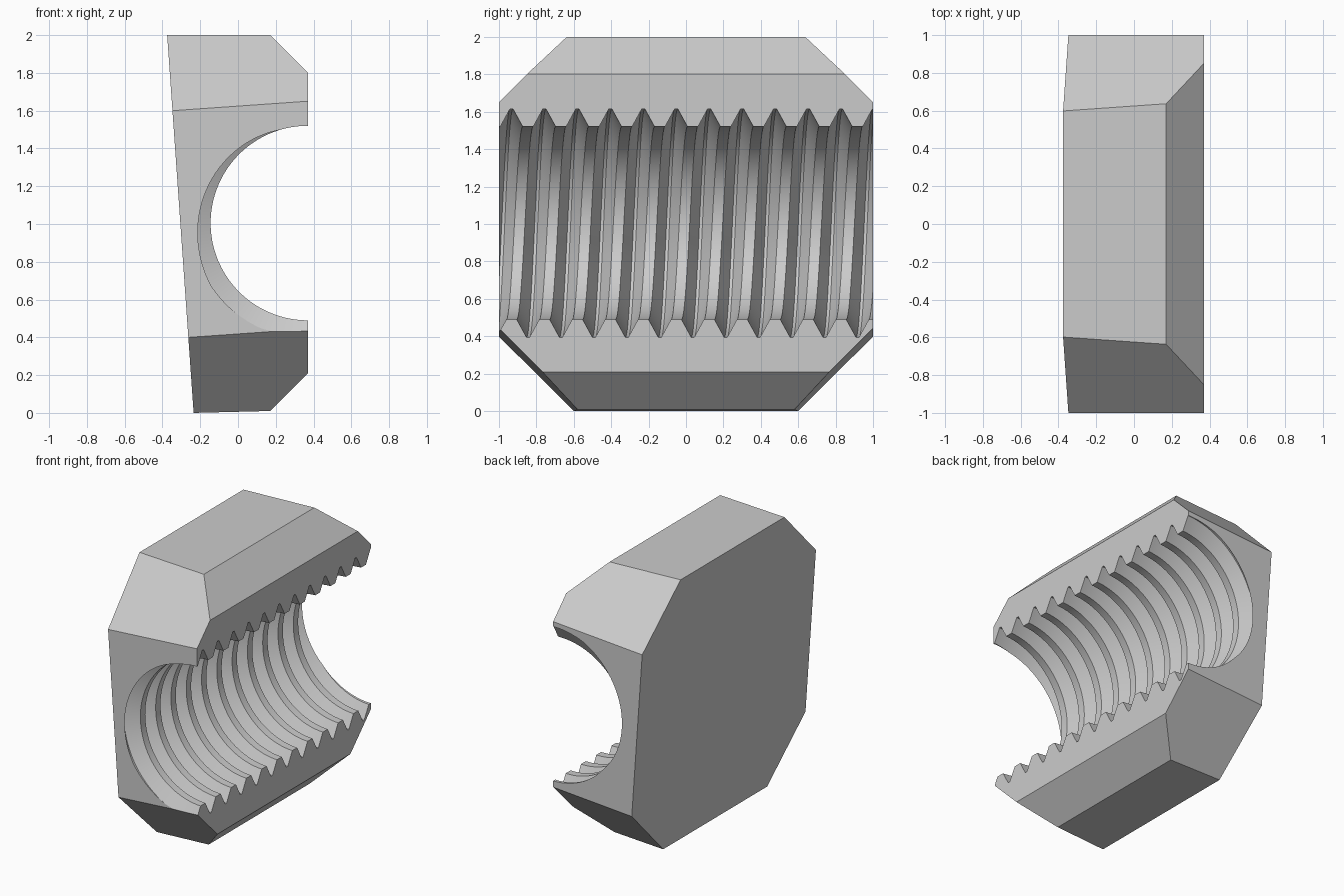
import bpy
import bmesh
from math import cos, sin, pi, radians
from mathutils import Matrix, Vector

if "Cube" in bpy.data.objects:
    bpy.data.objects.remove(bpy.data.objects["Cube"])

grey = bpy.data.materials.new("plain_grey")
grey.use_nodes = True
grey.diffuse_color = (0.6, 0.6, 0.6, 1)
grey.node_tree.nodes["Principled BSDF"].inputs["Base Color"].default_value = (0.6, 0.6, 0.6, 1)


def make_object(name, bm):
    bmesh.ops.recalc_face_normals(bm, faces=bm.faces)
    mesh = bpy.data.meshes.new(name)
    bm.to_mesh(mesh)
    bm.free()
    mesh.materials.append(grey)
    obj = bpy.data.objects.new(name, mesh)
    bpy.context.collection.objects.link(obj)
    return obj


# Block: a box trimmed by the slanted back and the chamfer planes
FRONT_X, TILT = 0.37, 0.07
bm = bmesh.new()
size = Matrix.Diagonal((FRONT_X + 0.5, 2, 2, 1))
bmesh.ops.create_cube(bm, size=1, matrix=Matrix.Translation(((FRONT_X - 0.5) / 2, 0, 1)) @ size)
cuts = [
    ((-0.235, 0, 0), (-1, 0, -TILT)),       # slanted back
    ((-0.235, 0, 0), (0.025, 0, -1)),       # underside
    ((0.17, 0, 2), (1, 0, 1)),              # upper long chamfer
    ((0.17, 0, 0.01), (1, 0, -1)),          # lower long chamfer
]
for s in (-1, 1):                           # four big corners
    cuts.append(((-0.345, s, 1.6), (-TILT, s, 1)))
    cuts.append(((-0.26, s, 0.4), (TILT, s, -1)))
for point, normal in cuts:
    bmesh.ops.bisect_plane(bm, geom=bm.verts[:] + bm.edges[:] + bm.faces[:],
                           plane_co=point, plane_no=Vector(normal).normalized(), clear_outer=True)
    rim = [e for e in bm.edges if e.is_boundary]
    if rim:
        bmesh.ops.holes_fill(bm, edges=rim)
block = make_object("threaded_half_nut", bm)

# Thread cutter: a grooved profile swept along a helix around the bore axis
AXIS_Z, MINOR, MAJOR, PITCH = 1.005, 0.515, 0.61, 0.176
GROOVE, ROOT = 0.06, 0.008
MID_Y = -0.976                              # groove centre at the back of the bore
profile = [(-1.5, MINOR)]
for k in range(-1, 13):
    y = MID_Y + k * PITCH
    profile += [(y - GROOVE, MINOR), (y - ROOT, MAJOR), (y + ROOT, MAJOR), (y + GROOVE, MINOR)]
profile.append((1.5, MINOR))

bm = bmesh.new()
STEPS, SWEEP = 80, radians(200)
rings = []
for i in range(STEPS + 1):
    a = (i / STEPS - 0.5) * SWEEP           # zero points to the back, positive goes up
    rings.append([bm.verts.new((FRONT_X - r * cos(a), y + PITCH * a / (2 * pi), AXIS_Z + r * sin(a)))
                  for y, r in profile])
near = bm.verts.new((FRONT_X, -1.5, AXIS_Z))
far = bm.verts.new((FRONT_X, 1.5, AXIS_Z))
for lower, upper in zip(rings, rings[1:]):
    for j in range(len(profile) - 1):
        bm.faces.new((lower[j], lower[j + 1], upper[j + 1], upper[j]))
    bm.faces.new((near, lower[0], upper[0]))
    bm.faces.new((far, upper[-1], lower[-1]))
for ring in (rings[0], rings[-1]):
    bm.faces.new([near] + ring + [far])
cutter = make_object("thread_cutter", bm)
cutter.hide_render = True

# Cut the bore and finish the shading
cut = block.modifiers.new("thread", "BOOLEAN")
cut.operation = "DIFFERENCE"
cut.solver = "EXACT"
cut.object = cutter
bpy.ops.object.select_all(action="DESELECT")
bpy.context.view_layer.objects.active = block
block.select_set(True)
bpy.ops.object.modifier_apply(modifier=cut.name)
bpy.data.objects.remove(cutter)
bpy.ops.object.shade_smooth_by_angle(angle=radians(25))
